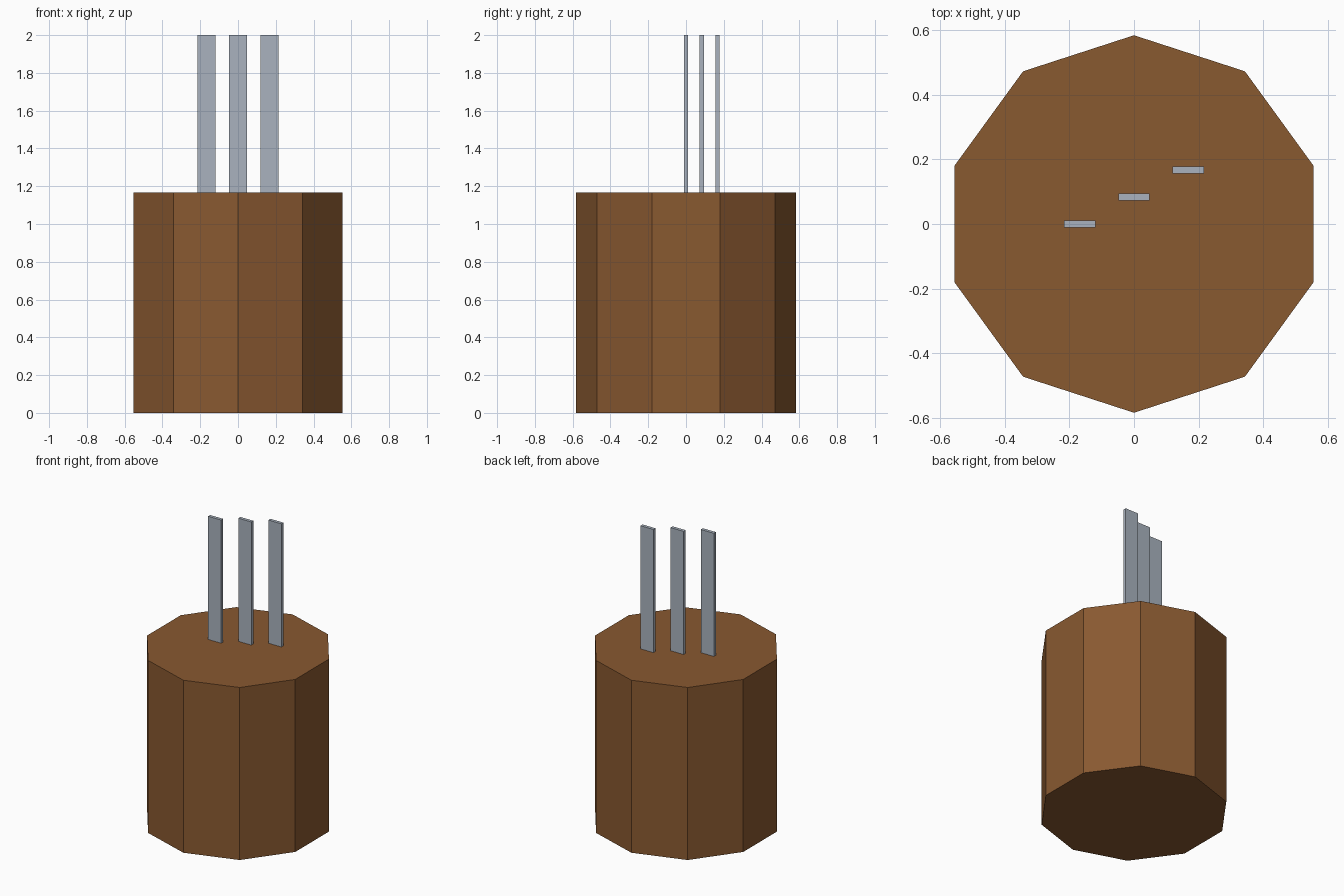
import bpy

cube = bpy.data.objects.get("Cube")
if cube:
    bpy.data.objects.remove(cube, do_unlink=True)


def make_material(name, color):
    mat = bpy.data.materials.new(name)
    mat.use_nodes = True
    mat.diffuse_color = (*color, 1)
    mat.node_tree.nodes["Principled BSDF"].inputs["Base Color"].default_value = (*color, 1)
    return mat


wood = make_material("brown wood", (0.25, 0.1, 0.03))
steel = make_material("grey steel", (0.4, 0.45, 0.52))

BASE_HEIGHT = 1.167
TOP = 2.0

# Ten-sided wooden block
bpy.ops.mesh.primitive_cylinder_add(vertices=10, radius=0.583, depth=BASE_HEIGHT,
                                    location=(0, 0, BASE_HEIGHT / 2))
block = bpy.context.object
block.name = "wood_block"
block.data.materials.append(wood)

# Three upright blades, stepping back diagonally across the block
for i, name in enumerate(("right_blade", "middle_blade", "left_blade")):
    bpy.ops.mesh.primitive_cube_add(size=1, location=((i - 1) * 0.167, i * 0.0835,
                                                      (BASE_HEIGHT + TOP) / 2))
    blade = bpy.context.object
    blade.name = name
    blade.scale = (0.097, 0.022, TOP - BASE_HEIGHT)
    bpy.ops.object.transform_apply(location=False, rotation=False, scale=True)
    blade.data.materials.append(steel)
